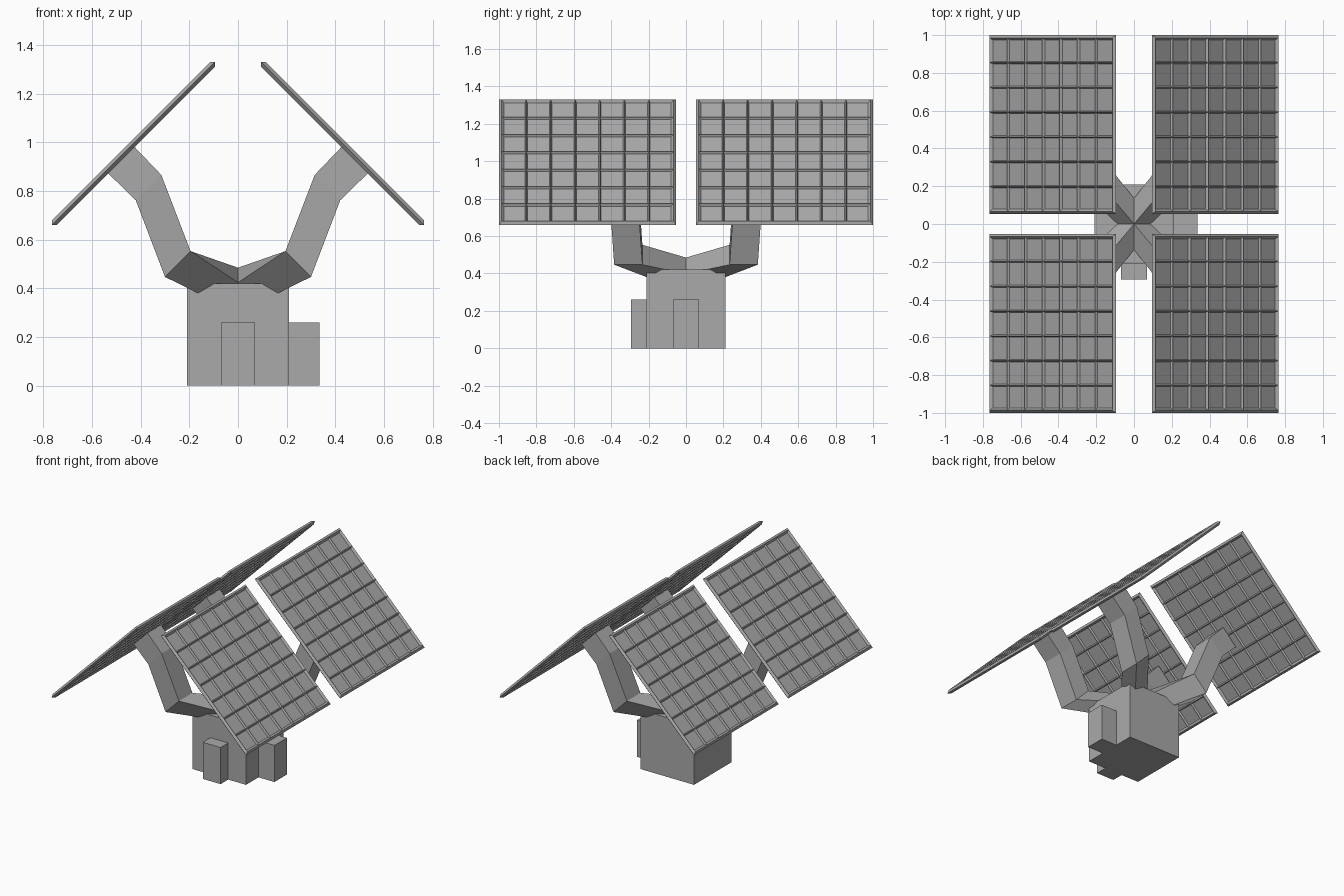
import bpy, bmesh, math
from mathutils import Vector

if "Cube" in bpy.data.objects:
    bpy.data.objects.remove(bpy.data.objects["Cube"])

grey = bpy.data.materials.new("plain_grey")
grey.diffuse_color = (0.4, 0.4, 0.4, 1)
grey.use_nodes = True
grey.node_tree.nodes["Principled BSDF"].inputs["Base Color"].default_value = grey.diffuse_color


def finish(name, bm):
    bmesh.ops.recalc_face_normals(bm, faces=bm.faces)
    me = bpy.data.meshes.new(name)
    bm.to_mesh(me)
    bm.free()
    me.materials.append(grey)
    ob = bpy.data.objects.new(name, me)
    bpy.context.collection.objects.link(ob)
    return ob


def box(name, lo, hi):
    bm = bmesh.new()
    bmesh.ops.create_cube(bm, size=1)
    for v in bm.verts:
        v.co = [lo[i] + (v.co[i] + 0.5) * (hi[i] - lo[i]) for i in range(3)]
    return finish(name, bm)


def loft(bm, rings, closed=False):
    """Skin rings of points; close the loop or cap both ends."""
    vs = [[bm.verts.new(p) for p in r] for r in rings]
    n = len(vs[0])
    pairs = list(zip(vs, vs[1:])) + ([(vs[-1], vs[0])] if closed else [])
    for a, b in pairs:
        for i in range(n):
            j = (i + 1) % n
            bm.faces.new((a[i], a[j], b[j], b[i]))
    if not closed:
        bm.faces.new(vs[0])
        bm.faces.new(vs[-1])


# base block with two side boxes
box("base_block", (-0.21, -0.21, 0), (0.21, 0.21, 0.42))
box("front_box", (-0.07, -0.295, 0), (0.07, -0.21, 0.26))
box("side_box", (0.21, -0.07, 0), (0.335, 0.07, 0.26))


def arm_ring(upper, lower, y0, y1):
    return [(upper[0], y0, upper[1]), (upper[0], y1, upper[1]),
            (lower[0], y1, lower[1]), (lower[0], y0, lower[1])]


# bent arm: diamond root at the centre, then elbow, knee and panel mount
arm_rings = [
    [(0, 0, 0.485), (-0.06, 0.06, 0.385), (0, 0, 0.30), (0.06, -0.06, 0.385)],
    arm_ring((0.195, 0.553), (0.30, 0.447), 0.233, 0.384),
    arm_ring((0.315, 0.866), (0.42, 0.762), 0.255, 0.406),
    arm_ring((0.427, 0.983), (0.535, 0.874), 0.255, 0.406),
]

# panel frame: local u runs down the slope, v along y, w is the outward normal
SIDE, RIM, BAR, H, N = 0.947, 0.014, 0.007, 0.014, 7
CORNER = Vector((0.095, 0.053, 1.33))
U = Vector((1, 0, -1)).normalized()
V = Vector((0, 1, 0))
W = Vector((1, 0, 1)).normalized()


def at(u, v, w=0):
    return CORNER + U * u + V * v + W * w


def panel(bm):
    # rim with a diamond section
    rim = []
    for cu, cv in ((0, 0), (1, 0), (1, 1), (0, 1)):
        rim.append([at(d + cu * (SIDE - 2 * d), d + cv * (SIDE - 2 * d), w)
                    for d, w in ((0, 0), (RIM, H), (2 * RIM, 0), (RIM, -H))])
    loft(bm, rim, closed=True)
    # dividing bars both ways
    span = SIDE - 2 * RIM
    sect = ((-BAR, 0), (0, H), (BAR, 0), (0, -H))
    for k in range(1, N):
        c = RIM + span * k / N
        loft(bm, [[at(c + d, e, w) for d, w in sect] for e in (RIM, SIDE - RIM)])
        loft(bm, [[at(e, c + d, w) for d, w in sect] for e in (RIM, SIDE - RIM)])
    # thin sheet in the middle
    loft(bm, [[at(u, v, w) for u, v in
               ((RIM, RIM), (SIDE - RIM, RIM), (SIDE - RIM, SIDE - RIM), (RIM, SIDE - RIM))]
              for w in (-0.001, 0.001)])


# four mirrored copies
for sx, xn in ((1, "right"), (-1, "left")):
    for sy, yn in ((1, "back"), (-1, "front")):
        for part, build in (("arm", lambda b: loft(b, arm_rings)), ("panel", panel)):
            bm = bmesh.new()
            build(bm)
            for v in bm.verts:
                v.co.x *= sx
                v.co.y *= sy
            finish(f"{part}_{yn}_{xn}", bm)
